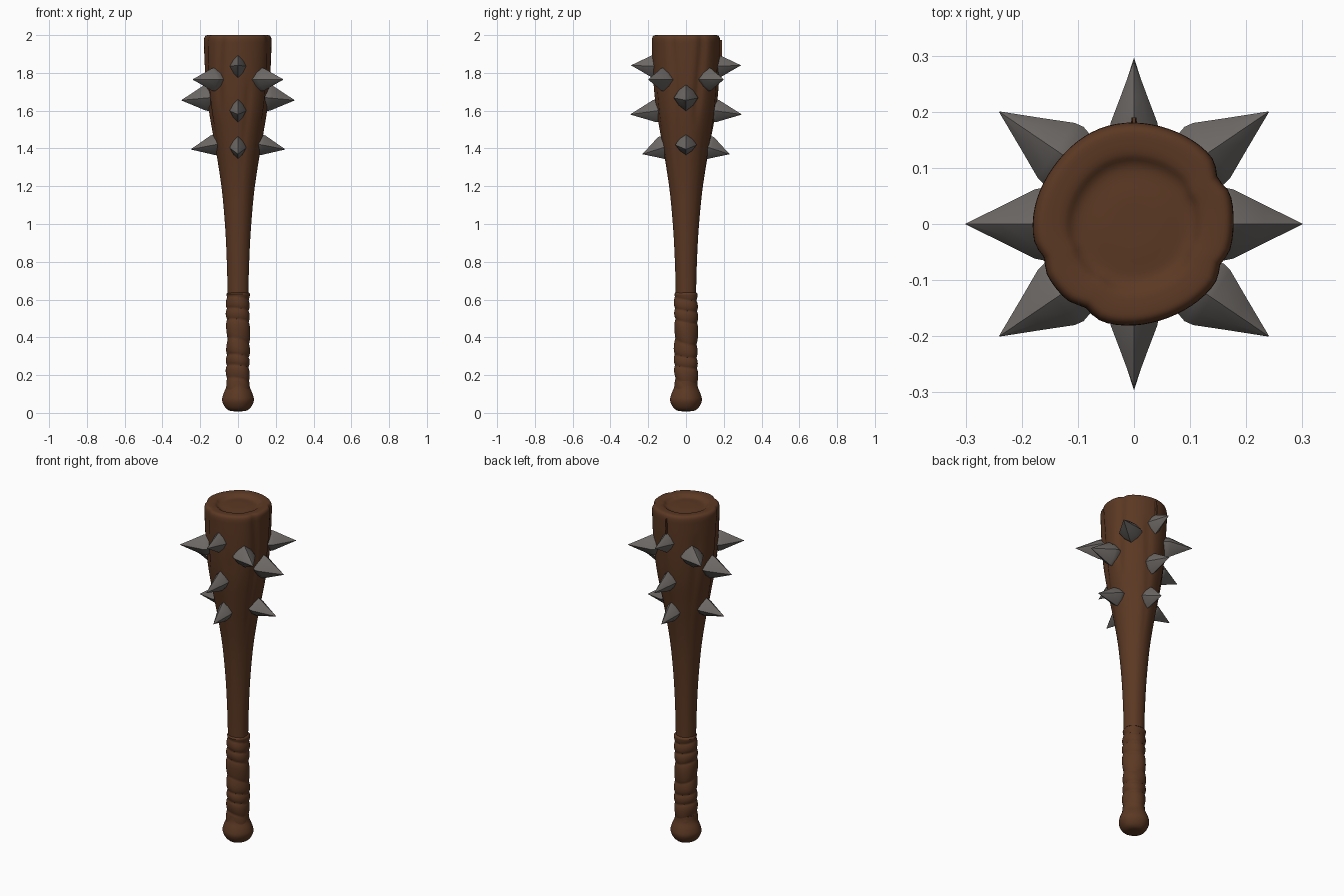
import bpy, bmesh, math
from mathutils import Vector

if "Cube" in bpy.data.objects:
    bpy.data.objects.remove(bpy.data.objects["Cube"], do_unlink=True)


def material(name, rgb):
    m = bpy.data.materials.new(name)
    m.use_nodes = True
    m.diffuse_color = (*rgb, 1)
    bsdf = m.node_tree.nodes["Principled BSDF"]
    bsdf.inputs["Base Color"].default_value = (*rgb, 1)
    bsdf.inputs["Roughness"].default_value = 0.8
    return m


WOOD = material("brown wood", (0.105, 0.04, 0.017))
IRON = material("grey iron", (0.15, 0.138, 0.13))


def finish(bm, name, mat, angle):
    bmesh.ops.recalc_face_normals(bm, faces=bm.faces)
    me = bpy.data.meshes.new(name)
    bm.to_mesh(me)
    bm.free()
    me.materials.append(mat)
    ob = bpy.data.objects.new(name, me)
    bpy.context.collection.objects.link(ob)
    bpy.ops.object.select_all(action="DESELECT")
    ob.select_set(True)
    bpy.context.view_layer.objects.active = ob
    bpy.ops.object.shade_smooth_by_angle(angle=math.radians(angle))
    return ob


def loft(bm, rings):
    """Skin a list of closed point rings and cap both ends."""
    loops = [[bm.verts.new(p) for p in ring] for ring in rings]
    n = len(loops[0])
    for a, b in zip(loops, loops[1:]):
        for i in range(n):
            j = (i + 1) % n
            bm.faces.new((a[i], a[j], b[j], b[i]))
    bm.faces.new(loops[0])
    bm.faces.new(loops[-1])


def smooth_profile(pts, steps):
    """Catmull-Rom curve through (radius, height) points."""
    v = [Vector(p) for p in pts]
    v = [v[0]] + v + [v[-1]]
    out = []
    for a, b, c, d in zip(v, v[1:], v[2:], v[3:]):
        for k in range(steps):
            t = k / steps
            out.append(0.5 * (2 * b + (c - a) * t + (2 * a - 5 * b + 4 * c - d) * t * t
                              + (3 * b - a - 3 * c + d) * t ** 3))
    return out + [v[-1]]


def turned(name, profile, shape, segs=72, angle=50):
    """Lathe a profile, with shape(angle, height, radius) giving the carved radius."""
    bm = bmesh.new()
    rings = []
    for r, z in profile:
        ring = []
        for i in range(segs):
            a = math.tau * i / segs
            q = shape(a, z, r)
            ring.append((q * math.cos(a), q * math.sin(a), z))
        rings.append(ring)
    loft(bm, rings)
    return finish(bm, name, WOOD, angle)


# Wood grain grooves: angle, width, depth, lowest height, highest height
GROOVES = [(25, 7, 0.012, 1.5, 2.1), (200, 6, 0.009, 1.3, 2.1), (238, 7, 0.010, 1.55, 2.1),
           (335, 6, 0.009, 1.2, 2.1), (80, 6, 0.006, 1.1, 1.9), (285, 6, 0.006, 0.9, 1.8),
           (140, 7, 0.006, 1.0, 1.9), (50, 7, 0.005, 0.7, 1.5)]


def carved(a, z, r):
    q = r
    for deg, w, depth, lo, hi in GROOVES:
        if lo < z < hi:
            centre = deg + 4 * math.sin(z * 7 + deg)
            off = (math.degrees(a) - centre + 180) % 360 - 180
            fade = min(1, (z - lo) / 0.15, (hi - z) / 0.1)
            q -= depth * fade * math.exp(-(off / w) ** 2) * min(1, r / 0.16) ** 3
    return q * (1 + 0.012 * math.sin(2 * a + 3 * z) + 0.008 * math.sin(5 * a - 4 * z))


# Shaft, flaring up to a rounded rim and a shallow hollow in the end
flare = [(0.054, 0.6), (0.057, 0.75), (0.066, 0.95), (0.083, 1.15), (0.104, 1.3),
         (0.130, 1.45), (0.156, 1.6), (0.170, 1.73), (0.177, 1.86), (0.180, 1.965)]
rim = [(0.178, 1.985), (0.170, 1.997), (0.155, 2.0), (0.125, 1.997),
       (0.108, 1.986), (0.09, 1.982), (0.05, 1.985), (0.01, 1.985)]
turned("club_shaft", smooth_profile(flare, 7)[:-1] + smooth_profile([flare[-1]] + rim, 3), carved)


# Grip, wound with slanting uneven bands
def wound(a, z, r):
    turn = ((z + 0.014 * math.sin(a + 0.6)) / 0.078 + 0.25 * math.sin(z * 23)) % 1
    band = math.sin(math.pi * turn) ** 0.6
    return r + 0.008 * (band - 0.6) + 0.002 * math.sin(3 * a + 20 * z)


grip = [(0.05, 0.12)] + [(0.060, 0.12 + 0.006 * k) for k in range(86)] + [(0.052, 0.638)]
turned("grip_wrap", grip, wound, segs=48)

# Pommel knob
knob = [(0.012, 0.008), (0.045, 0.012), (0.068, 0.03), (0.083, 0.065),
        (0.076, 0.10), (0.062, 0.135), (0.058, 0.17)]
turned("pommel", smooth_profile(knob, 4),
       lambda a, z, r: r * (1 + 0.02 * math.sin(4 * a + 12 * z)), segs=40)

# Small splinter on the back of the rim
bm = bmesh.new()
loft(bm, [[(s * x, y, z) for x, y in ((-1, 0.165), (1, 0.165), (0.6, 0.19), (-0.6, 0.19))]
          for s, z in ((0.003, 1.86), (0.007, 1.92), (0.004, 1.975))])
finish(bm, "rim_splinter", WOOD, 40)


# Spikes: soft-edged diamond pyramids
def spike(name, base, tip, half_w, half_h):
    base, tip = Vector(base), Vector(tip)
    axis = tip - base
    side = Vector((0, 0, 1)).cross(axis).normalized()
    up = axis.cross(side).normalized()
    rings = []
    for t, s in ((-0.25, 0.85), (0.0, 1.0), (0.12, 0.95), (0.5, 0.54), (1.0, 0.012)):
        ring = []
        for i in range(8):
            a = math.tau * i / 8
            k = s * (0.82 if i % 2 else 1.0)
            ring.append(base + axis * t + side * (k * half_w * math.cos(a))
                        + up * (k * half_h * math.sin(a)))
        rings.append(ring)
    bm = bmesh.new()
    loft(bm, rings)
    finish(bm, name, IRON, 32)


for s, label in ((1, "left"), (-1, "right")):
    spike(label + "_upper_spike", (s * 0.16, 0, 1.668), (s * 0.3, 0, 1.655), 0.065, 0.07)
    spike(label + "_lower_spike", (s * 0.12, 0, 1.42), (s * 0.25, 0, 1.395), 0.057, 0.055)
    for f, end in ((-1, "front"), (1, "back")):
        spike(f"{end}_{label}_spike", (s * 0.125, f * 0.122, 1.765),
              (s * 0.24, f * 0.2, 1.765), 0.062, 0.062)

for f, end in ((-1, "front"), (1, "back")):
    for label, y, z, tip_y, tip_z in (("upper", 0.165, 1.835, 0.29, 1.84),
                                      ("middle", 0.15, 1.6, 0.295, 1.58),
                                      ("lower", 0.12, 1.405, 0.23, 1.37)):
        spike(f"{end}_{label}_spike", (0, f * y, z), (0, f * tip_y, tip_z), 0.044, 0.062)
